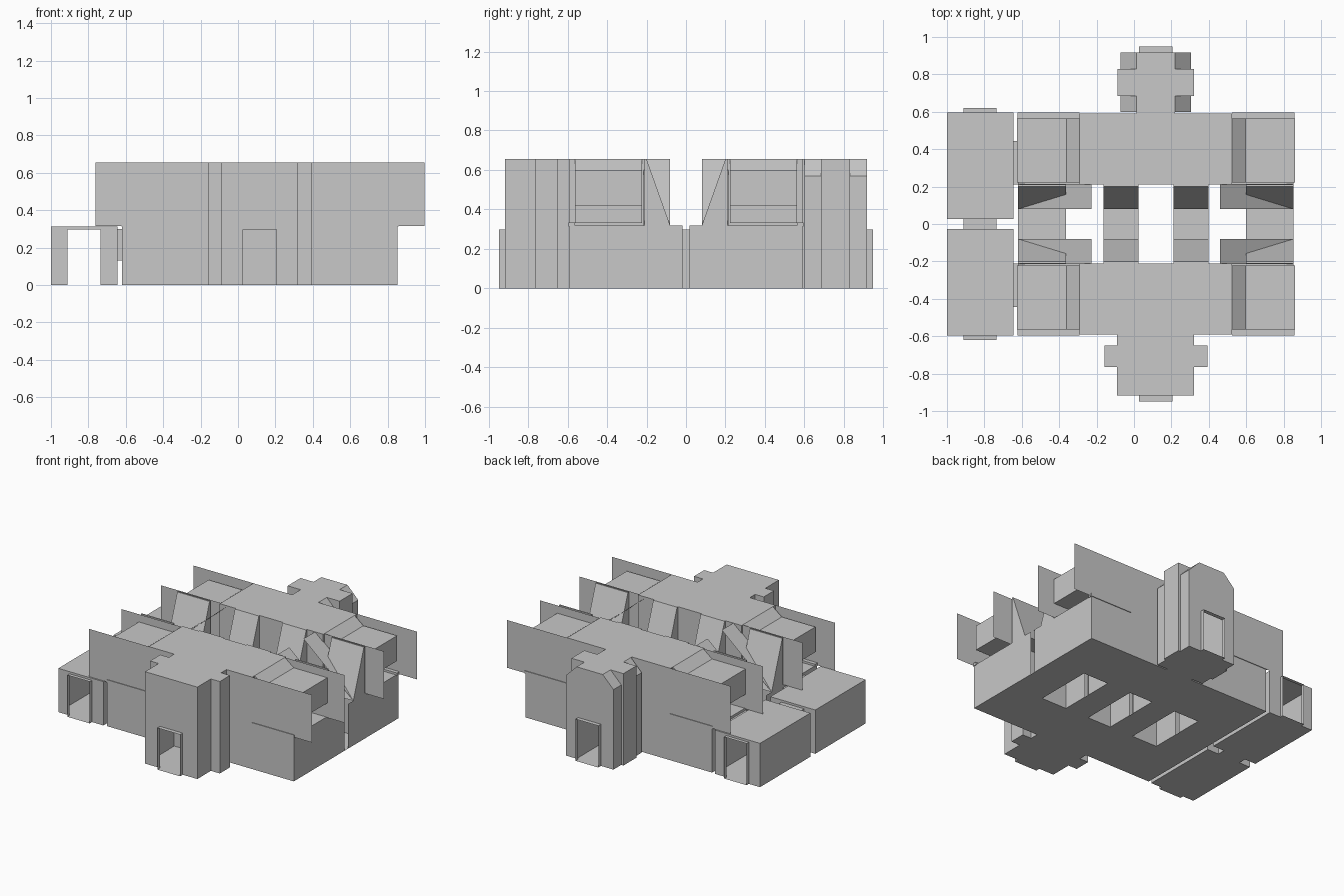
import bpy, bmesh

if "Cube" in bpy.data.objects:
    bpy.data.objects.remove(bpy.data.objects["Cube"])

mat = bpy.data.materials.new("plain grey")
mat.diffuse_color = (0.58, 0.58, 0.58, 1)
mat.use_nodes = True
mat.node_tree.nodes["Principled BSDF"].inputs["Base Color"].default_value = mat.diffuse_color
CX = 0.117  # symmetry line of the main building


def finish(name, bm):
    bmesh.ops.remove_doubles(bm, verts=bm.verts, dist=1e-5)
    bmesh.ops.recalc_face_normals(bm, faces=bm.faces)
    me = bpy.data.meshes.new(name)
    bm.to_mesh(me)
    bm.free()
    me.materials.append(mat)
    ob = bpy.data.objects.new(name, me)
    bpy.context.collection.objects.link(ob)
    return ob


def sheets(name, quads):
    bm = bmesh.new()
    for q in quads:
        bm.faces.new([bm.verts.new(p) for p in q])
    return finish(name, bm)


def prism(name, pts, axis, a, b, caps=True):
    """Profile pts swept from a to b along axis (x: pts=yz, y: pts=xz)."""
    def put(p, t):
        return (t, p[0], p[1]) if axis == 'x' else (p[0], t, p[1])
    n = len(pts)
    qs = [[put(pts[i], a), put(pts[(i + 1) % n], a),
           put(pts[(i + 1) % n], b), put(pts[i], b)] for i in range(n)]
    if caps:
        qs += [[put(p, a) for p in pts], [put(p, b) for p in pts]]
    return sheets(name, qs)


def box(name, x0, x1, y0, y1, z0, z1, caps=True):
    return prism(name, [(x0, z0), (x1, z0), (x1, z1), (x0, z1)], 'y', y0, y1, caps)


def rect_y(x0, x1, y, z0, z1):
    return [(x0, y, z0), (x1, y, z0), (x1, y, z1), (x0, y, z1)]


def rect_x(x, y0, y1, z0, z1):
    return [(x, y0, z0), (x, y1, z0), (x, y1, z1), (x, y0, z1)]


def door_wall(x0, x1, y, z1, d0, d1, dz=0.297):
    return [rect_y(x0, d0, y, 0, z1), rect_y(d1, x1, y, 0, z1),
            rect_y(d0, d1, y, dz, z1)]


def X(x, s):
    return CX + s * (x - CX)


D0, D1 = 0.028, 0.207  # main door sides

for sy, side in ((-1, "front"), (1, "back")):
    # main wing: ground floor and upper floor
    box(side + "_ground_floor", X(.853, -1), .853, sy * .21, sy * .59, 0, .318)
    box(side + "_upper_floor", X(.525, -1), .525, sy * .21, sy * .59, .318, .655)
    # entrance tower with door opening
    tower = side + "_tower"
    y0, y1 = sy * .59, sy * .918
    if sy < 0:
        box(tower, -.09, .322, y0, y1, 0, .655, False)
        sheets(tower + "_door_wall", door_wall(-.09, .322, y1, .655, D0, D1))
        for s in (-1, 1):
            box(tower + "_side_bay", X(.322, s), X(.392, s), -.765, -.65, 0, .655)
    else:
        prism(tower, [(.014, 0), (.22, 0), (.22, .655), (.014, .655)], 'y', y0, y1, False)
        sheets(tower + "_door_wall", door_wall(.014, .22, y1, .655, D0, D1))
        for s in (-1, 1):
            box(tower + "_side_bay", X(.22, s), X(.322, s), .685, .83, 0, .655)
            for a, b in ((.60, .685), (.83, .918)):
                prism(tower + "_corner", [(X(.22, s), 0), (X(.305, s), 0),
                      (X(.305, s), .57), (X(.22, s), .655)], 'y', a, b)
    box(side + "_door_frame", D0, D1, y1, sy * .948, 0, .297, False)

    for s, end in ((-1, "left"), (1, "right")):
        nm = side + "_" + end
        # stepped end room over the balcony
        prism(nm + "_end_room", [(X(x, s), z) for x, z in
              ((.525, .33), (.72, .33), (.72, .42), (.86, .42), (.86, .60),
               (.595, .60), (.525, .655))], 'y', sy * .222, sy * .563)
        box(nm + "_ledge", X(.525, s), X(.858, s), sy * .563, sy * .595, .313, .333)
        # thin fin walls past the ends
        sheets(nm + "_fins", [rect_y(X(.525, s), X(.997, s), sy * y, .315, .655)
                              for y in (.222, .59)])
        # sloping sheet down to the courtyard
        h, l = X(.46, s), X(.853, s)
        sheets(nm + "_ramp", [[(h, sy * .08, .655), (h, sy * .215, .655),
                               (l, sy * .215, .318), (l, sy * .08, .318)]])
        # leaning bays facing the courtyard
        for k, (a, b) in enumerate(((.21, .398), (.598, .853))):
            prism(nm + "_leaning_bay", [(sy * .2, .655), (sy * .08, .318), (sy * .21, .318),
                  (sy * .21, .655)], 'x', X(a, s), X(b, s))
            # passage walls under the bays
            sheets(nm + "_passage_walls", [rect_x(X(x, s), sy * .018, sy * .21, 0, .318)
                                           for x in (a, b)])

    # side annex: hollow room with a through passage
    a, b = sy * .028, sy * .595
    box(side + "_annex", -1.0, -.645, a, b, 0, .312, False)
    sheets(side + "_annex_door_walls",
           door_wall(-1.0, -.645, a, .312, -.912, -.735) +
           door_wall(-1.0, -.645, b, .312, -.912, -.735))
    box(side + "_annex_door_frame", -.912, -.735, b, sy * .62, 0, .297, False)
    box(side + "_annex_link", -.647, -.617, sy * .21, sy * .445, .13, .30)

# link between the two annexes
box("annex_passage", -.912, -.735, -.028, .028, 0, .297, False)

# courtyard floors crossing between the wings
for s in (-1, 1):
    for a, b in ((.21, .398), (.598, .853)):
        sheets("courtyard_floor", [[(X(a, s), -.21, 0), (X(b, s), -.21, 0),
                                    (X(b, s), .21, 0), (X(a, s), .21, 0)]])
